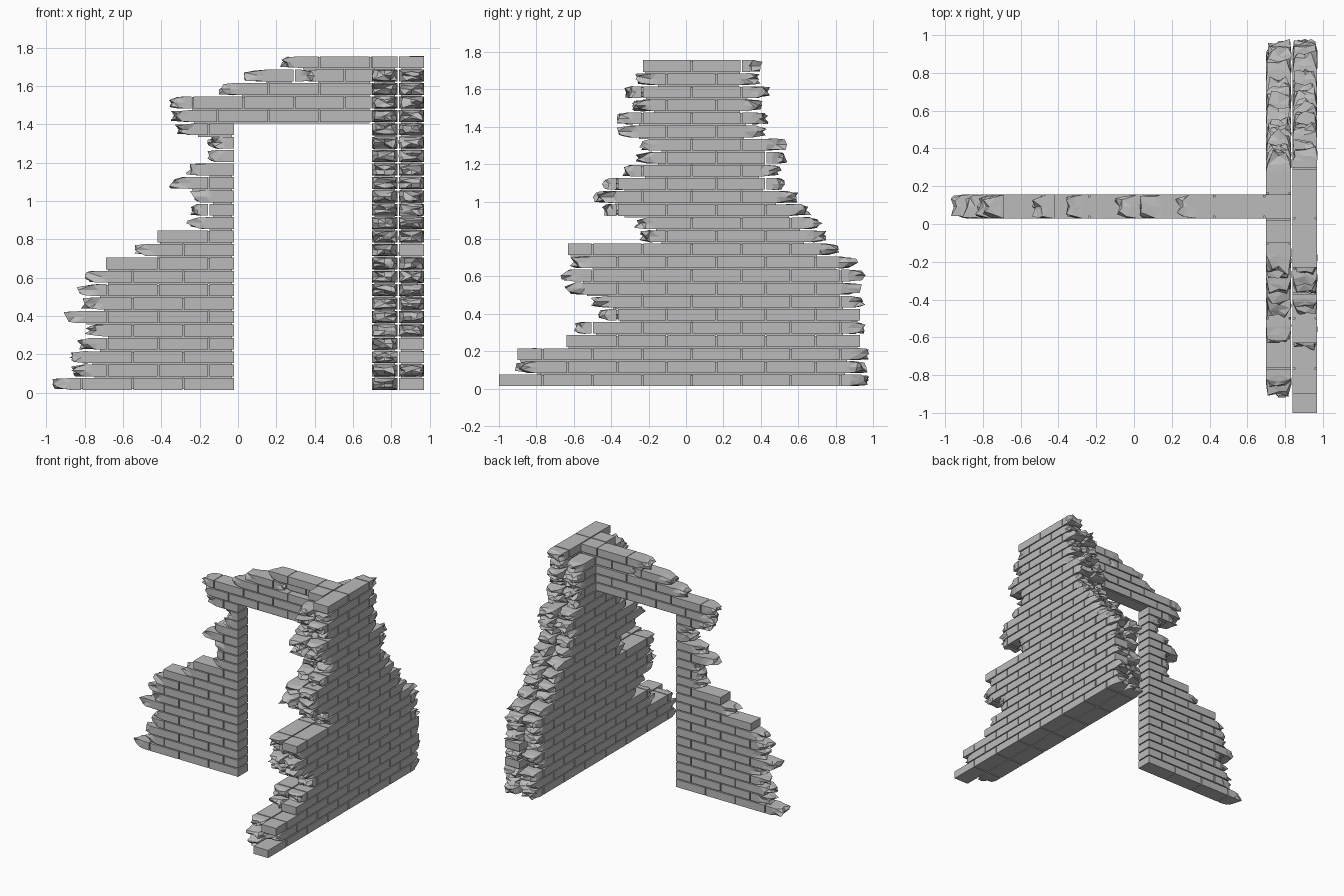
import bpy, bmesh, random
from mathutils import Vector

random.seed(7)
if "Cube" in bpy.data.objects:
    bpy.data.objects.remove(bpy.data.objects["Cube"], do_unlink=True)

PITCH, HEIGHT, BASE = 0.07, 0.062, 0.014
BRICK, GAP, STUMP = 0.265, 0.008, 0.12

# Ragged ends of every course, bottom to top
SIDE_FRONT = [-1, -.9, -.9, -.64, -.6, -.47, -.5, -.65, -.67, -.62, -.63, -.25, -.28,
              -.45, -.48, -.45, -.34, -.27, -.25, -.37, -.37, -.29, -.33, -.27, -.23]
SIDE_BACK = [.98, .97, .98, .93, .96, .93, .96, .94, .96, .92, .82, .75, .73,
             .67, .6, .53, .51, .54, .54, .43, .44, .41, .45, .4, .41]
CROSS_LEFT = [-.97, -.87, -.88, -.84, -.8, -.91, -.82, -.84, -.8, -.69, -.54, -.42, -.27,
              -.25, -.25, -.36, -.27, -.16, -.16, -.33, -.35, -.36, -.1, .03, .22]
RING = [(-1, -1), (0, -1), (1, -1), (1, 0), (1, 1), (0, 1), (-1, 1), (-1, 0)]

stone = bpy.data.materials.new("grey_stone")
stone.use_nodes = True
GREY = (0.5, 0.5, 0.5, 1)
stone.diffuse_color = GREY
stone.node_tree.nodes["Principled BSDF"].inputs["Base Color"].default_value = GREY


def place(axis, along, across, z):
    z = max(z, 0)
    return Vector((along, across, z)) if axis == "x" else Vector((across, along, z))


def broken_rings(end, sign, length):
    """Stations from sound brick to crumbled tip, as (along, scale_u, scale_v) lists."""
    r = random.uniform
    tip = random.randrange(8)
    mid = [(end - sign * length * r(.4, .75), r(.8, 1.03), r(.8, 1.05)) for _ in RING]
    far = [(end - sign * length * (0 if k == tip else r(0, .4)), r(.4, .95), r(.35, .95))
           for k in range(8)]
    sound = [(end - sign * length * r(.85, 1), 1, 1) for _ in RING]
    return [sound, mid, far]


def brick(bm, axis, a, b, w0, w1, z, break_a=False, break_b=False):
    """One brick; either end may be crumbled."""
    length = min(STUMP, (b - a) * (.45 if break_a and break_b else .75))
    start = broken_rings(a, -1, length)[::-1] if break_a else [[(a, 1, 1)] * 8]
    finish = broken_rings(b, 1, length) if break_b else [[(b, 1, 1)] * 8]
    wc, wh, zc, zh = (w0 + w1) / 2, (w1 - w0) / 2, z + HEIGHT / 2, HEIGHT / 2
    rings = []
    for station in start + finish:
        rings.append([bm.verts.new(place(axis, t, wc + u * su * wh, zc + v * sv * zh))
                      for (t, su, sv), (u, v) in zip(station, RING)])
    faces = []
    for p, q in zip(rings, rings[1:]):
        faces += [bm.faces.new((p[k], p[(k + 1) % 8], q[(k + 1) % 8], q[k])) for k in range(8)]
    for ring, crumbled in ((rings[0], break_a), (rings[-1], break_b)):
        if crumbled:
            hub = bm.verts.new(sum((v.co for v in ring), Vector()) / 8)
            faces += [bm.faces.new((ring[k], ring[(k + 1) % 8], hub)) for k in range(8)]
        else:
            faces.append(bm.faces.new(ring))
    if break_a or break_b:
        bmesh.ops.triangulate(bm, faces=faces)


def mortar(bm, axis, a, b, w0, w1, z):
    """Recessed bed that closes the joints of one course."""
    if b - a < .03:
        return
    inset = .012
    lo = place(axis, a, w0 + inset, z - GAP if z > .05 else z + .004)
    hi = place(axis, b, w1 - inset, z + HEIGHT - .003)
    cube = bmesh.ops.create_cube(bm, size=1)["verts"]
    for v in cube:
        v.co = Vector([(lo[k] + hi[k]) / 2 + v.co[k] * (hi[k] - lo[k]) for k in range(3)])


def course(bm, axis, i, a, b, w0, w1, origin, break_a=True, break_b=True):
    """A row of bricks in running bond between a and b."""
    z = BASE + PITCH * i
    joint = origin + (BRICK / 2 if i % 2 else 0) - 12 * BRICK
    cuts = [a]
    while joint < b - .07:
        if joint > a + .07:
            cuts.append(joint)
        joint += BRICK
    cuts.append(b)
    last = len(cuts) - 2
    for k in range(last + 1):
        brick(bm, axis, cuts[k] + (GAP / 2 if k else 0), cuts[k + 1] - (GAP / 2 if k < last else 0),
              w0, w1, z, break_a and k == 0, break_b and k == last)
    mortar(bm, axis, a + (STUMP if break_a else .012), b - (STUMP if break_b else .012), w0, w1, z)


def finish_object(bm, name):
    bmesh.ops.recalc_face_normals(bm, faces=bm.faces)
    mesh = bpy.data.meshes.new(name)
    bm.to_mesh(mesh)
    bm.free()
    mesh.materials.append(stone)
    bpy.context.collection.objects.link(bpy.data.objects.new(name, mesh))


TOP = len(SIDE_FRONT) - 1
CLEAN_FRONT = {0, 2, 3, 10, TOP}

# Outer leaf of the side wall
bm = bmesh.new()
for i, (a, b) in enumerate(zip(SIDE_FRONT, SIDE_BACK)):
    course(bm, "y", i, a, b, .84, .97, .03, i not in CLEAN_FRONT, i not in (3, 5))
finish_object(bm, "side_wall_outer_leaf")

# Inner leaf of the side wall, a little shorter
bm = bmesh.new()
for i, (a, b) in enumerate(zip(SIDE_FRONT, SIDE_BACK)):
    if i == TOP:
        course(bm, "y", i, -.1, .022, .7, .832, .03, False, False)
    else:
        a = max(a + random.uniform(-.02, .06), -.92)
        course(bm, "y", i, a, b - random.uniform(0, .05), .7, .832, .03)
finish_object(bm, "side_wall_inner_leaf")

# Cross wall: pier beside the doorway, then the courses spanning it
pier, span = bmesh.new(), bmesh.new()
LINTEL = 20
for i, a in enumerate(CROSS_LEFT):
    if i < LINTEL:
        course(pier, "x", i, a, -.02, .03, .155, -.02, i not in (9, 11), False)
    elif i == TOP - 1:
        # Course with its front face broken away
        course(span, "x", i, a, .4, .03, .155, .16)
        course(span, "x", i, .3, .7, .075, .15, .16, True, False)
    else:
        course(span, "x", i, a, .832 if i == TOP else .698, .03, .155, .16, True, False)
finish_object(pier, "doorway_pier")
finish_object(span, "doorway_lintel")
